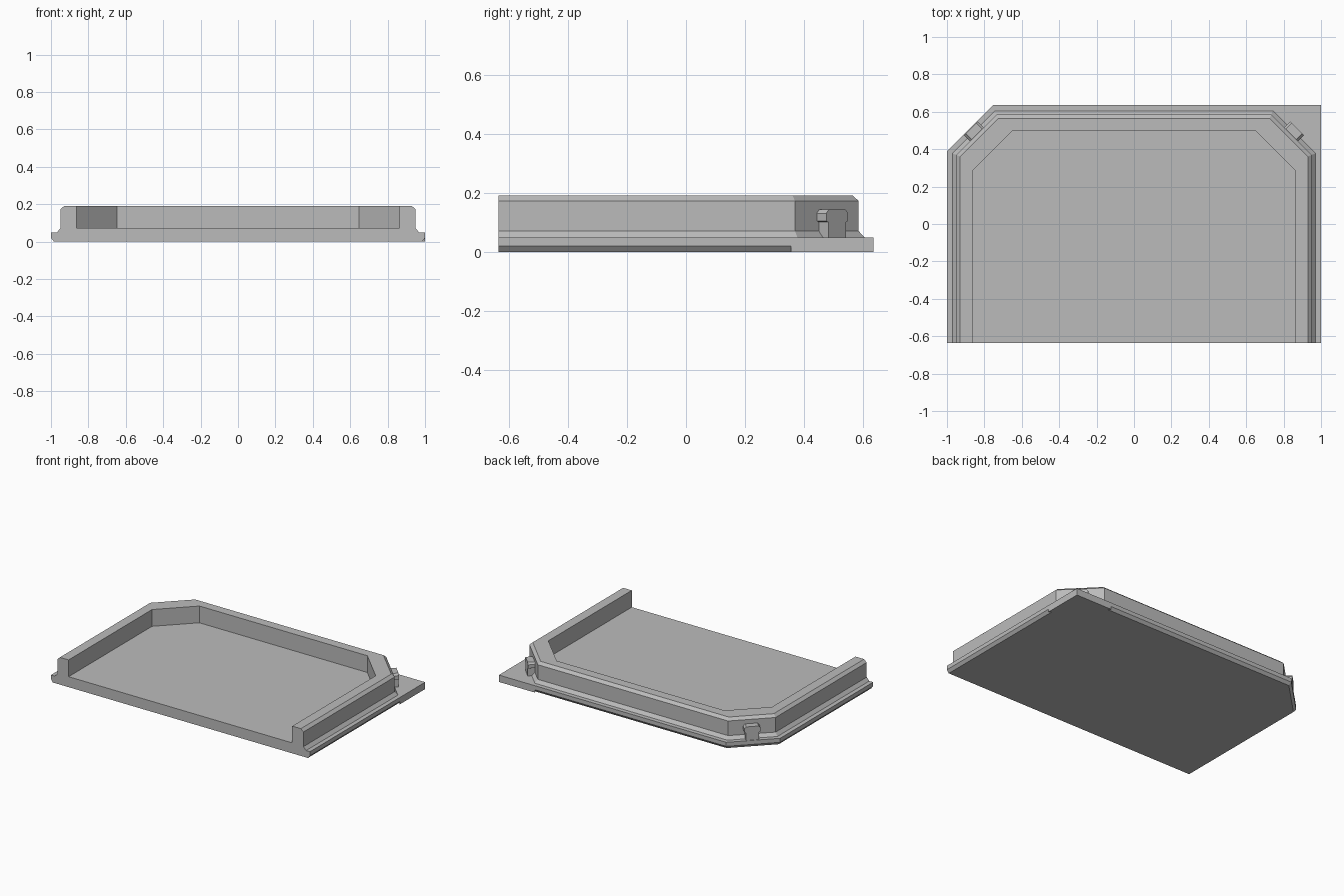
import bpy, bmesh
from mathutils import Vector

if "Cube" in bpy.data.objects:
    bpy.data.objects.remove(bpy.data.objects["Cube"], do_unlink=True)

HALF_X, HALF_Y, CORNER = 1.0, 0.635, 1.39

grey = bpy.data.materials.new("plain grey")
grey.use_nodes = True
colour = (0.5, 0.5, 0.5, 1)
grey.diffuse_color = colour
grey.node_tree.nodes["Principled BSDF"].inputs["Base Color"].default_value = colour


def finish(bm, name):
    bmesh.ops.recalc_face_normals(bm, faces=bm.faces)
    mesh = bpy.data.meshes.new(name)
    bm.to_mesh(mesh)
    bm.free()
    mesh.materials.append(grey)
    obj = bpy.data.objects.new(name, mesh)
    bpy.context.collection.objects.link(obj)
    return obj


def outline(x, y, corner):
    """Open path round the tray, with cut corners where x + y = corner."""
    half = [(x, -HALF_Y), (x, corner - x), (corner - y, y)]
    return half + [(-px, py) for px, py in reversed(half)]


def inset(d):
    return outline(HALF_X - d, HALF_Y - d, CORNER - 1.414 * d)


def prism(name, points, offset):
    """Extrude a flat polygon along an offset."""
    bm = bmesh.new()
    face = bm.faces.new([bm.verts.new(p) for p in points])
    ext = bmesh.ops.extrude_face_region(bm, geom=[face])
    moved = [v for v in ext["geom"] if isinstance(v, bmesh.types.BMVert)]
    bmesh.ops.translate(bm, verts=moved, vec=offset)
    return finish(bm, name)


# Tray: base, stepped outer wall, rim, inner wall and floor
inner = outline(0.863, 0.5, 1.148)
levels = [(inset(0.016), 0), (inset(0), 0.02), (inset(0), 0.048),
          (inset(0.03), 0.048), (inset(0.05), 0.07), (inset(0.05), 0.172),
          (inset(0.07), 0.19), (inner, 0.19), (inner, 0.073)]
bm = bmesh.new()
rings = [[bm.verts.new((x, y, z)) for x, y in path] for path, z in levels]
for a, b in zip(rings, rings[1:]):
    for i in range(len(a) - 1):
        bm.faces.new((a[i], a[i + 1], b[i + 1], b[i]))
bm.faces.new(rings[0])
bm.faces.new(rings[-1])
bm.faces.new([r[0] for r in rings] + [r[-1] for r in reversed(rings)])
finish(bm, "tray")

# Square corner plate at the back left
prism("corner_plate",
      [(HALF_X, 0.355, 0), (HALF_X, HALF_Y, 0), (0.72, HALF_Y, 0)],
      Vector((0, 0, 0.048)))

# T-shaped clips on the two cut corners
clip_half = [(0.042, 0.045), (0.042, 0.1), (0.052, 0.105),
             (0.052, 0.13), (0.04, 0.143)]
clip = clip_half + [(-t, z) for t, z in reversed(clip_half)]
for side, name in ((1, "left_clip"), (-1, "right_clip")):
    tangent = Vector((side, -1, 0)).normalized()
    normal = Vector((side, 1, 0)).normalized()
    centre = Vector((0.872 * side, 0.512, 0))
    points = [centre + tangent * t + Vector((0, 0, z)) for t, z in clip]
    prism(name, points, normal * -0.05)
